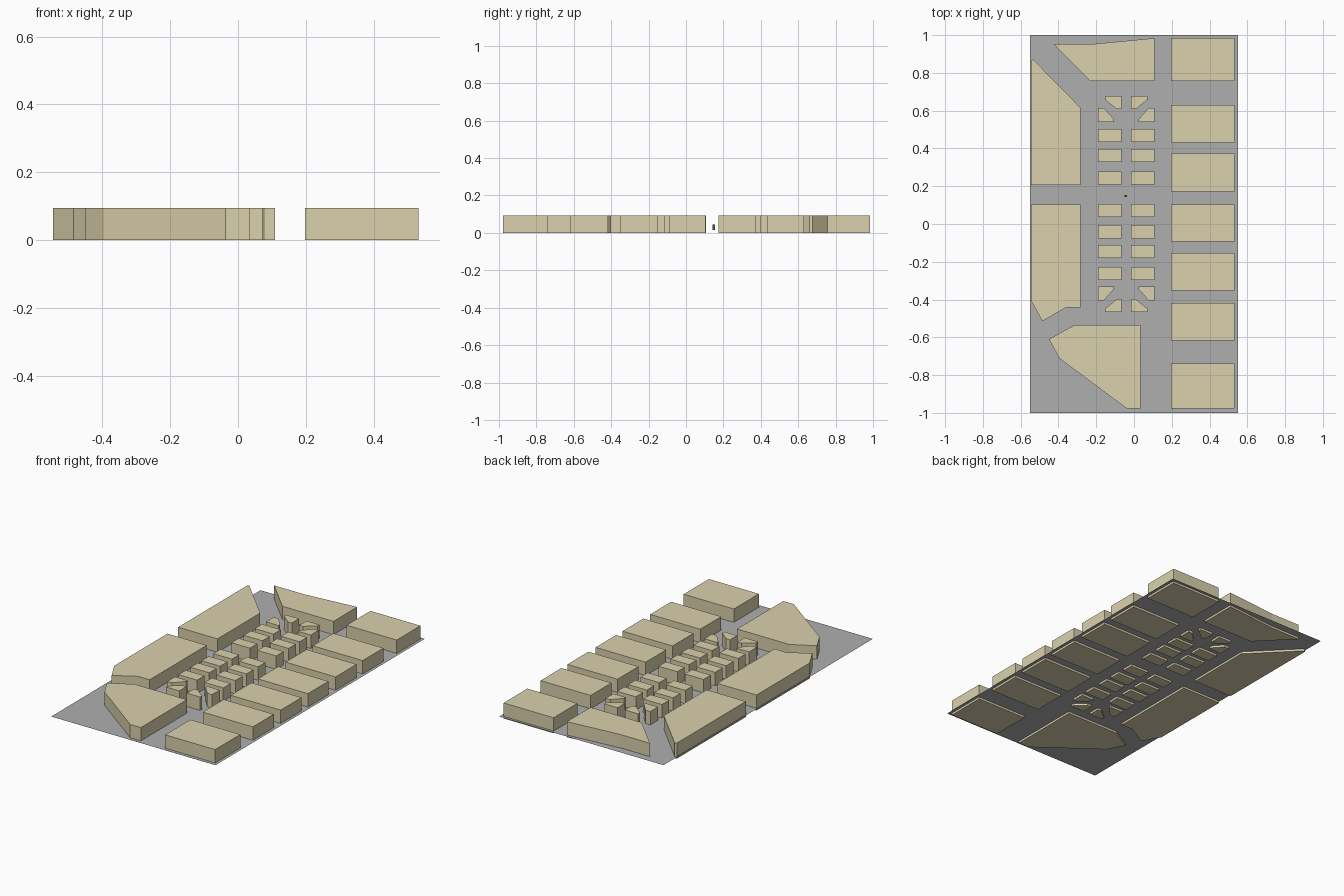
import bpy, bmesh

if "Cube" in bpy.data.objects:
    bpy.data.objects.remove(bpy.data.objects["Cube"])

H = 0.094        # block height
GROUND_Z = 0.013 # street level, slightly above block undersides
AX, AY = -0.041, 0.105  # symmetry axes of the central cluster


def material(name, color):
    m = bpy.data.materials.new(name)
    m.diffuse_color = color
    m.use_nodes = True
    m.node_tree.nodes["Principled BSDF"].inputs["Base Color"].default_value = m.diffuse_color
    return m


sand = material("sand", (0.71, 0.64, 0.42, 1))
paving = material("paving", (0.43, 0.43, 0.43, 1))
dark = material("dark", (0.1, 0.1, 0.1, 1))


def prism(name, pts, z0, z1, mat):
    """Extrude a plan outline upwards; flat sheet when z0 == z1."""
    bm = bmesh.new()
    face = bm.faces.new([bm.verts.new((x, y, z0)) for x, y in pts])
    if z1 > z0:
        ext = bmesh.ops.extrude_face_region(bm, geom=[face], use_keep_orig=True)
        top = [g for g in ext["geom"] if isinstance(g, bmesh.types.BMVert)]
        bmesh.ops.translate(bm, verts=top, vec=(0, 0, z1 - z0))
        bmesh.ops.recalc_face_normals(bm, faces=bm.faces)
    else:
        face.normal_update()
        if face.normal.z < 0:
            face.normal_flip()
    me = bpy.data.meshes.new(name)
    bm.to_mesh(me)
    bm.free()
    me.materials.append(mat)
    ob = bpy.data.objects.new(name, me)
    bpy.context.collection.objects.link(ob)
    return ob


def rect(x0, x1, y0, y1):
    return [(x0, y0), (x1, y0), (x1, y1), (x0, y1)]


# Street surface
prism("ground", rect(-0.55, 0.55, -1, 1), GROUND_Z, GROUND_Z, paving)

# Row of blocks along the right side
for i, (y0, y1) in enumerate([(0.757, 0.984), (0.432, 0.63), (0.173, 0.373), (-0.092, 0.104),
                              (-0.352, -0.153), (-0.618, -0.418), (-0.978, -0.738)]):
    prism(f"east_block_{i + 1}", rect(0.197, 0.532, y0, y1), 0, H, sand)

# Large irregular blocks around the left, top and bottom
prism("north_west_block", [(-0.545, 0.206), (-0.282, 0.206), (-0.282, 0.615),
                           (-0.535, 0.872), (-0.545, 0.865)], 0, H, sand)
prism("south_west_block", [(-0.545, 0.104), (-0.545, -0.405), (-0.485, -0.515),
                           (-0.36, -0.442), (-0.282, -0.442), (-0.282, 0.104)], 0, H, sand)
prism("north_block", [(-0.425, 0.952), (-0.233, 0.757), (0.109, 0.757),
                      (0.109, 0.984), (-0.228, 0.952)], 0, H, sand)
prism("south_block", [(-0.317, -0.536), (-0.45, -0.61), (-0.395, -0.712),
                      (-0.037, -0.978), (0.034, -0.978), (0.034, -0.536)], 0, H, sand)

# Central kiosks in two columns
for i, yc in enumerate([0.468, 0.362, 0.244, 0.071, -0.041, -0.146, -0.262]):
    for side, x0 in (("left", -0.191), ("right", -0.016)):
        prism(f"kiosk_{side}_{i + 1}", rect(x0, x0 + 0.125, yc - 0.035, yc + 0.035), 0, H, sand)

# Chamfered kiosks at both ends, mirrored across both axes
shoulder = [(-0.191, 0.54), (-0.107, 0.54), (-0.107, 0.556), (-0.159, 0.614), (-0.191, 0.614)]
cap = [(-0.154, 0.677), (-0.066, 0.677), (-0.066, 0.608), (-0.092, 0.608), (-0.154, 0.659)]
for end, sy in (("north", 1), ("south", -1)):
    for side, sx in (("left", 1), ("right", -1)):
        for part, pts in (("shoulder", shoulder), ("cap", cap)):
            prism(f"{part}_kiosk_{end}_{side}",
                  [(AX + sx * (x - AX), AY + sy * (y - AY)) for x, y in pts], 0, H, sand)

# Small scale figure in the central crossing
prism("scale_figure", rect(-0.049, -0.037, 0.142, 0.154), GROUND_Z + 0.003, 0.045, dark)
